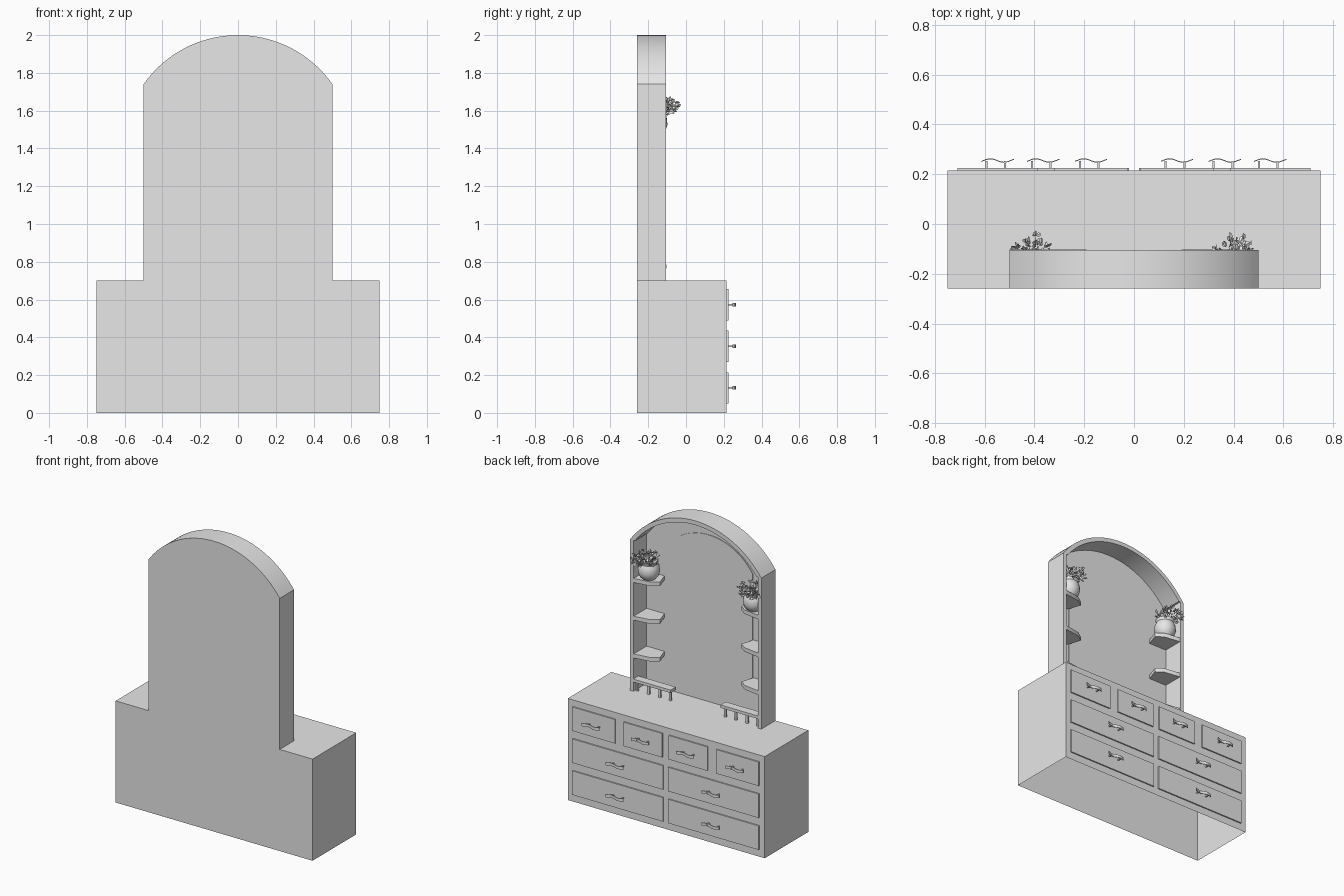
import bpy, bmesh, math, random
from mathutils import Vector

if "Cube" in bpy.data.objects:
    bpy.data.objects.remove(bpy.data.objects["Cube"], do_unlink=True)
random.seed(4)

grey = bpy.data.materials.new("plain_grey")
grey.use_nodes = True
grey.diffuse_color = (0.8, 0.8, 0.8, 1)
grey.node_tree.nodes["Principled BSDF"].inputs["Base Color"].default_value = (0.8, 0.8, 0.8, 1)


def finish(name, bm, normals=True):
    if normals:
        bmesh.ops.recalc_face_normals(bm, faces=bm.faces)
    mesh = bpy.data.meshes.new(name)
    bm.to_mesh(mesh)
    bm.free()
    mesh.materials.append(grey)
    mesh.shade_smooth()
    mesh.set_sharp_from_angle(angle=math.radians(30))
    obj = bpy.data.objects.new(name, mesh)
    bpy.context.collection.objects.link(obj)
    return obj


def add_box(bm, x, y, z):
    verts = bmesh.ops.create_cube(bm, size=1)["verts"]
    for v in verts:
        v.co = Vector([(r[0] + r[1]) / 2 + c * (r[1] - r[0]) for c, r in zip(v.co, (x, y, z))])


def box(name, x, y, z):
    bm = bmesh.new()
    add_box(bm, x, y, z)
    return finish(name, bm)


def prism(name, points, offset):
    """Extrude a closed outline of 3D points along an offset."""
    bm = bmesh.new()
    face = bm.faces.new([bm.verts.new(p) for p in points])
    out = bmesh.ops.extrude_face_region(bm, geom=[face], use_keep_orig=True)
    moved = [v for v in out["geom"] if isinstance(v, bmesh.types.BMVert)]
    bmesh.ops.translate(bm, verts=moved, vec=offset)
    return finish(name, bm)


def arc(half, base, rise, n=32):
    """Circular arc in x and z, from +half to -half."""
    r = (half * half + rise * rise) / (2 * rise)
    a = math.asin(half / r)
    return [(r * math.sin(a - 2 * a * i / n), base + rise - r + r * math.cos(a - 2 * a * i / n))
            for i in range(n + 1)]


def on_y(points, y):
    return [(x, y, z) for x, z in points]


# Cabinet shell, open underneath
BACK, FRONT, TOP = -0.26, 0.215, 0.7
bm = bmesh.new()
add_box(bm, (-0.75, 0.75), (BACK, FRONT), (0, TOP))
bm.normal_update()
bmesh.ops.delete(bm, geom=[f for f in bm.faces if f.normal.z < -0.5], context="FACES")
finish("cabinet", bm, normals=False)


# Wavy ribbon handle on two posts
def handle(x, z):
    n, thick = 16, 0.004
    path = []
    for i in range(n + 1):
        t = i / n
        path.append((x - 0.065 + 0.13 * t, 0.253 + 0.007 * math.sin(math.tau * t * 1.2 - 0.5)))
    loop = path + [(a, b + thick) for a, b in reversed(path)]
    prism("drawer_handle", [(a, b, z - 0.01) for a, b in loop], (0, 0, 0.02))
    bm = bmesh.new()
    for px in (x - 0.045, x + 0.03):
        add_box(bm, (px - 0.004, px + 0.004), (0.222, 0.254), (z - 0.004, z + 0.004))
    finish("handle_posts", bm)


# Drawers: four small ones over two rows of wide ones
small = [(-0.71, -0.385), (-0.32, -0.025), (0.025, 0.32), (0.385, 0.71)]
wide = [(-0.71, -0.02), (0.02, 0.71)]
for low, spans in ((0.49, small), (0.27, wide), (0.05, wide)):
    for a, b in spans:
        box("drawer_front", (a, b), (FRONT - 0.002, 0.224), (low, low + 0.165))
        handle((a + b) / 2, low + 0.083)

# Hutch: back panel, arched top and mirror
HF, SPRING = -0.105, 1.74
inner = arc(0.463, SPRING, 0.231)
outer = arc(0.5, SPRING, 0.26)
prism("hutch_back", on_y([(-0.476, TOP), (0.476, TOP), (0.476, SPRING)] + inner
      + [(-0.476, SPRING)], BACK), (0, 0.01, 0))
prism("hutch_arch", on_y(outer + inner[::-1], BACK), (0, HF - BACK, 0))
prism("mirror", on_y([(-0.335, 0.89), (0.335, 0.89)] + arc(0.335, 1.67, 0.18), BACK + 0.01),
      (0, 0.004, 0))


def pot(x, y, z):
    bm = bmesh.new()
    profile = [(0.001, 0), (0.042, 0), (0.06, 0.02), (0.07, 0.05), (0.066, 0.085),
               (0.056, 0.105), (0.062, 0.125), (0.054, 0.125), (0.05, 0.105), (0.001, 0.1)]
    vs = [bm.verts.new((r, 0, h)) for r, h in profile]
    es = [bm.edges.new(pair) for pair in zip(vs, vs[1:])]
    bmesh.ops.spin(bm, geom=vs + es, cent=(0, 0, 0), axis=(0, 0, 1), angle=math.tau, steps=24)
    bmesh.ops.remove_doubles(bm, verts=bm.verts, dist=0.0005)
    bmesh.ops.translate(bm, verts=bm.verts, vec=(x, y, z))
    finish("plant_pot", bm)


def foliage(x, y, z):
    bm = bmesh.new()
    root = Vector((x, y, z))
    centre = Vector((x, y + 0.035, z + 0.04))
    for i in range(95):
        d = Vector([random.gauss(0, 1) for _ in range(3)]).normalized()
        d *= random.uniform(0.35, 1) ** 0.5
        p = centre + Vector((d.x * 0.09, d.y * 0.095, d.z * 0.052))
        p.y = max(p.y, BACK + 0.03)
        # Folded leaf with a raised tip
        along = ((p - root).normalized() + Vector([random.uniform(-.7, .7) for _ in range(3)])).normalized()
        side = along.cross(Vector([random.uniform(-1, 1) for _ in range(3)])).normalized()
        up = along.cross(side)
        size = random.uniform(0.009, 0.015)
        base, tip = bm.verts.new(p - along * size), bm.verts.new(p + along * size)
        mid = p + up * size * 0.3
        left = [bm.verts.new(mid + side * size * 0.75 + along * size * k) for k in (-0.4, 0.35)]
        right = [bm.verts.new(mid - side * size * 0.75 + along * size * k) for k in (-0.4, 0.35)]
        bm.faces.new((base, left[0], left[1], tip))
        bm.faces.new((base, tip, right[1], right[0]))
        # Thin stem
        if i % 4 == 0:
            w = side * 0.0012
            bm.faces.new([bm.verts.new(q) for q in (root - w, root + w, base.co + w, base.co - w)])
    finish("plant_leaves", bm, normals=False)


# Parts repeated on both sides
for s in (-1, 1):
    def span(a, b):
        return tuple(sorted((s * a, s * b)))

    box("hutch_side", span(0.475, 0.5), (BACK, HF), (TOP, SPRING))
    # Corner shelves
    for top in (0.956, 1.216, 1.476):
        outline = [(0.476, BACK + 0.008), (0.34, BACK + 0.008), (0.31, -0.16),
                   (0.36, -0.125), (0.476, HF - 0.003)]
        prism("corner_shelf", [(s * x, y, top - 0.028) for x, y in outline], (0, 0, 0.028))
    # Low rail on posts
    box("rail_board", span(0.19, 0.48), (-0.16, HF + 0.002), (0.765, 0.785))
    bm = bmesh.new()
    for x in (0.46, 0.375, 0.29, 0.21):
        made = bmesh.ops.create_cone(bm, cap_ends=True, segments=12, radius1=0.01,
                                     radius2=0.01, depth=0.068)["verts"]
        bmesh.ops.translate(bm, verts=made, vec=(s * x, -0.13, 0.733))
    finish("rail_posts", bm)
    # Potted plant on the top shelf
    pot(s * 0.4, -0.168, 1.476)
    foliage(s * 0.405, -0.165, 1.585)
